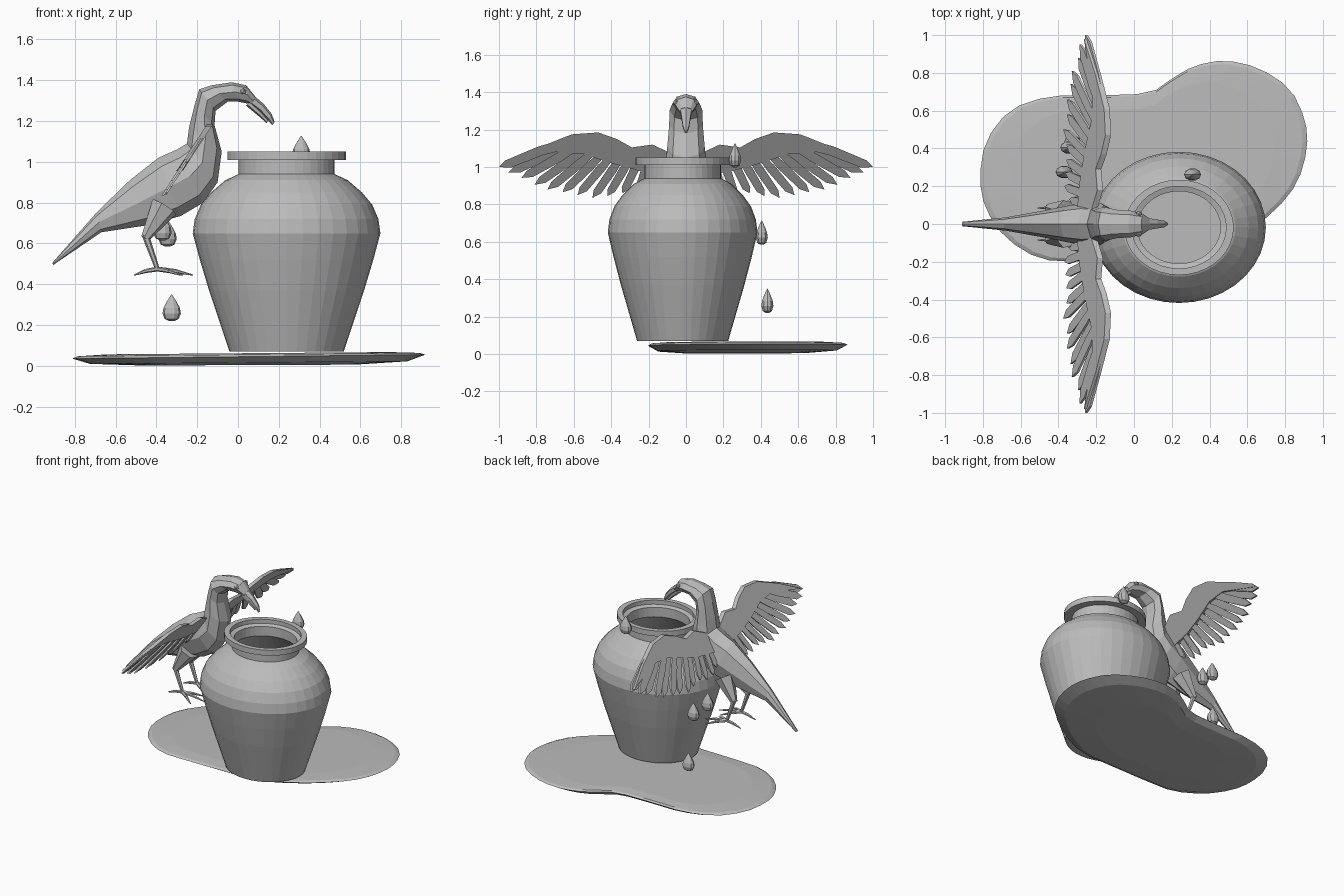
import bpy
import bmesh
from math import sin, cos, tau
from mathutils import Vector, Matrix

default_cube = bpy.data.objects.get("Cube")
if default_cube:
    bpy.data.objects.remove(default_cube, do_unlink=True)

# One plain clay colour
clay = bpy.data.materials.new("clay_grey")
clay.use_nodes = True
clay.diffuse_color = (0.5, 0.5, 0.5, 1)
shader = next(n for n in clay.node_tree.nodes if n.type == "BSDF_PRINCIPLED")
shader.inputs["Base Color"].default_value = clay.diffuse_color
shader.inputs["Roughness"].default_value = 0.8


def finish(name, bm):
    """Turn a bmesh into a named object."""
    bmesh.ops.recalc_face_normals(bm, faces=bm.faces)
    mesh = bpy.data.meshes.new(name)
    bm.to_mesh(mesh)
    bm.free()
    mesh.materials.append(clay)
    obj = bpy.data.objects.new(name, mesh)
    bpy.context.collection.objects.link(obj)
    return obj


def loft(bm, rings):
    """Bridge rings of points and cap both ends."""
    loops = [[bm.verts.new(p) for p in ring] for ring in rings]
    count = len(loops[0])
    for low, high in zip(loops, loops[1:]):
        for i in range(count):
            j = (i + 1) % count
            bm.faces.new((low[i], low[j], high[j], high[i]))
    bm.faces.new(loops[0])
    bm.faces.new(loops[-1])


def turned(name, profile, centre, sides, squash):
    """Revolve a (radius, height) profile, narrowed along y."""
    bm = bmesh.new()
    angles = [tau * i / sides for i in range(sides)]
    loft(bm, [[Vector(centre) + Vector((r * cos(a), r * squash * sin(a), z))
               for a in angles] for r, z in profile])
    return finish(name, bm)


def side_sections(name, sections, sides=8):
    """Loft elliptical sections: top x, top z, bottom x, bottom z, half width."""
    bm = bmesh.new()
    rings = []
    for tx, tz, bx, bz, width in sections:
        top, bottom = Vector((tx, 0, tz)), Vector((bx, 0, bz))
        middle, half = (top + bottom) / 2, (top - bottom) / 2
        rings.append([middle + half * cos(tau * i / sides)
                      + Vector((0, width * sin(tau * i / sides), 0))
                      for i in range(sides)])
    loft(bm, rings)
    return finish(name, bm)


def rod(bm, start, end, r1, r2, sides=6):
    """Tapered rod between two points."""
    start, end = Vector(start), Vector(end)
    axis = end - start
    turn = axis.to_track_quat("Z", "Y").to_matrix().to_4x4()
    bmesh.ops.create_cone(bm, cap_ends=True, segments=sides, radius1=r1, radius2=r2,
                          depth=axis.length,
                          matrix=Matrix.Translation((start + end) / 2) @ turn)


def round_corners(points):
    """Cut every corner of a closed outline once."""
    result = []
    for p, q in zip(points, points[1:] + points[:1]):
        result += [p.lerp(q, 0.25), p.lerp(q, 0.75)]
    return result


# Jar with a hollow inside and a stepped lip
turned("jar", [(0.28, 0.07), (0.33, 0.22), (0.38, 0.37), (0.425, 0.52), (0.46, 0.65),
               (0.45, 0.72), (0.42, 0.79), (0.37, 0.85), (0.3, 0.91), (0.235, 0.94),
               (0.235, 1.01), (0.29, 1.01), (0.29, 1.05), (0.25, 1.05), (0.25, 1.02),
               (0.22, 1.01), (0.22, 0.94), (0.42, 0.7), (0.42, 0.6), (0.25, 0.11)],
       (0.238, -0.018, 0), 36, 0.87)

# Puddle: a thin two-lobed lens
outline = [Vector(p) for p in (
    (-0.82, 0.24), (-0.79, 0.44), (-0.66, 0.61), (-0.45, 0.68), (-0.2, 0.68), (0.09, 0.69),
    (0.2, 0.77), (0.32, 0.84), (0.48, 0.87), (0.66, 0.83), (0.83, 0.72), (0.91, 0.55),
    (0.92, 0.4), (0.87, 0.22), (0.75, 0.07), (0.55, -0.08), (0.3, -0.2), (0, -0.2),
    (-0.3, -0.2), (-0.5, -0.19), (-0.68, -0.08), (-0.79, 0.08))]
outline = round_corners(outline)
middle = Vector((0.05, 0.3))
layers = []
for scale, height, tilt in ((0.6, 0.004, 0.004), (0.9, 0.016, 0.008), (1, 0.045, 0.011),
                            (0.97, 0.055, 0.01), (0.8, 0.062, 0.008)):
    flat = [middle + (p - middle) * scale for p in outline]
    layers.append([(p.x, p.y, height + tilt * p.x) for p in flat])
bm = bmesh.new()
loft(bm, layers)
finish("puddle", bm)

# Falling drops
drop_profile = [(0.012, -0.055), (0.034, -0.045), (0.045, -0.018), (0.04, 0.01),
                (0.024, 0.04), (0.002, 0.075)]
for place, spot in {"low": (-0.325, 0.435, 0.275), "middle": (-0.345, 0.405, 0.64),
                    "inner": (-0.37, 0.275, 0.67), "rim": (0.31, 0.262, 1.052)}.items():
    turned("water_drop_" + place, drop_profile, spot, 10, 0.75)

# Bird body from tail to brow
side_sections("bird_body", [
    (-0.91, 0.505, -0.905, 0.495, 0.012), (-0.69, 0.755, -0.67, 0.655, 0.035),
    (-0.53, 0.91, -0.44, 0.69, 0.07), (-0.39, 1.02, -0.28, 0.735, 0.1),
    (-0.3, 1.06, -0.17, 0.8, 0.115), (-0.25, 1.09, -0.1, 0.9, 0.11),
    (-0.24, 1.17, -0.08, 1.05, 0.1), (-0.215, 1.27, -0.115, 1.18, 0.09),
    (-0.19, 1.355, -0.11, 1.25, 0.088), (-0.13, 1.375, -0.05, 1.295, 0.075),
    (-0.03, 1.39, 0, 1.295, 0.07), (0.04, 1.375, 0.05, 1.285, 0.055),
    (0.085, 1.32, 0.065, 1.275, 0.035)])

# Upper and lower beak
side_sections("upper_beak", [
    (0.06, 1.34, 0.05, 1.285, 0.038), (0.125, 1.285, 0.105, 1.245, 0.028),
    (0.165, 1.235, 0.145, 1.205, 0.02), (0.18, 1.195, 0.168, 1.18, 0.007)], 6)
side_sections("lower_beak", [
    (0.06, 1.3, 0.04, 1.275, 0.03), (0.115, 1.25, 0.1, 1.225, 0.02),
    (0.15, 1.205, 0.14, 1.19, 0.01)], 6)

# Wing plan in (y, z), leaned back onto a slanted plane
feather_tips = [(1, 1), (0.95, 0.97), (0.88, 0.942), (0.81, 0.905), (0.74, 0.88),
                (0.66, 0.865), (0.58, 0.85), (0.5, 0.835), (0.42, 0.845), (0.34, 0.86),
                (0.27, 0.838), (0.2, 0.845), (0.13, 0.87)]
leading_edge = [(0.05, 1.06), (0.18, 1.12), (0.29, 1.105), (0.37, 1.15), (0.47, 1.185),
                (0.61, 1.175), (0.8, 1.1), (0.98, 1.01)]
inner_edge = [(0.9, 1.03), (0.7, 1.08), (0.55, 1.07), (0.4, 1.02), (0.25, 0.98), (0.05, 0.95)]


def wing_sheet(bm, plan, side, thickness, shift=0):
    """Thin slab with its outline on the wing plane."""
    def place(p, offset):
        return (-0.14 + 0.65 * (p[1] - 1.18) + offset, side * p[0], p[1])
    loft(bm, [[place(p, shift - thickness / 2) for p in plan],
              [place(p, shift + thickness / 2) for p in plan]])


for side, label in ((1, "left"), (-1, "right")):
    # Wing arm with its covering plumage
    bm = bmesh.new()
    wing_sheet(bm, leading_edge + inner_edge, side, 0.03)
    finish(label + "_wing_arm", bm)

    # Fan of flight feathers
    bm = bmesh.new()
    for i, tip in enumerate(feather_tips):
        t = i / (len(feather_tips) - 1)
        root = Vector((0.64 - 0.54 * t, 1.14 - 0.1 * t))
        along = Vector(tip) - root
        across = Vector((-along.y, along.x)).normalized() * (0.026 - 0.004 * t)
        shape = [root + across * 0.5, root + along * 0.4 + across,
                 root + along * 0.88 + across * 0.8, root + along,
                 root + along * 0.85 - across, root + along * 0.4 - across,
                 root - across * 0.5]
        wing_sheet(bm, shape, side, 0.012, 0.005 * (-1) ** i)
    finish(label + "_flight_feathers", bm)

    # Leg and toes
    bm = bmesh.new()
    y = side * 0.085
    ankle = (-0.395, y, 0.475)
    rod(bm, (-0.36, side * 0.06, 0.78), (-0.455, y, 0.625), 0.07, 0.022)
    rod(bm, (-0.455, y, 0.645), ankle, 0.018, 0.011)
    for x, spread in ((-0.51, 0), (-0.22, 0.01), (-0.27, 0.08), (-0.28, -0.07)):
        knuckle = (ankle[0] * 0.5 + x * 0.5, y + spread * 0.5, 0.465)
        rod(bm, ankle, knuckle, 0.012, 0.01)
        rod(bm, knuckle, (x, y + spread, 0.445), 0.01, 0.003)
    finish(label + "_leg", bm)

    # Eye
    bm = bmesh.new()
    bmesh.ops.create_icosphere(bm, subdivisions=1, radius=0.018,
                               matrix=Matrix.Translation((0.025, side * 0.052, 1.345)))
    finish(label + "_eye", bm)
